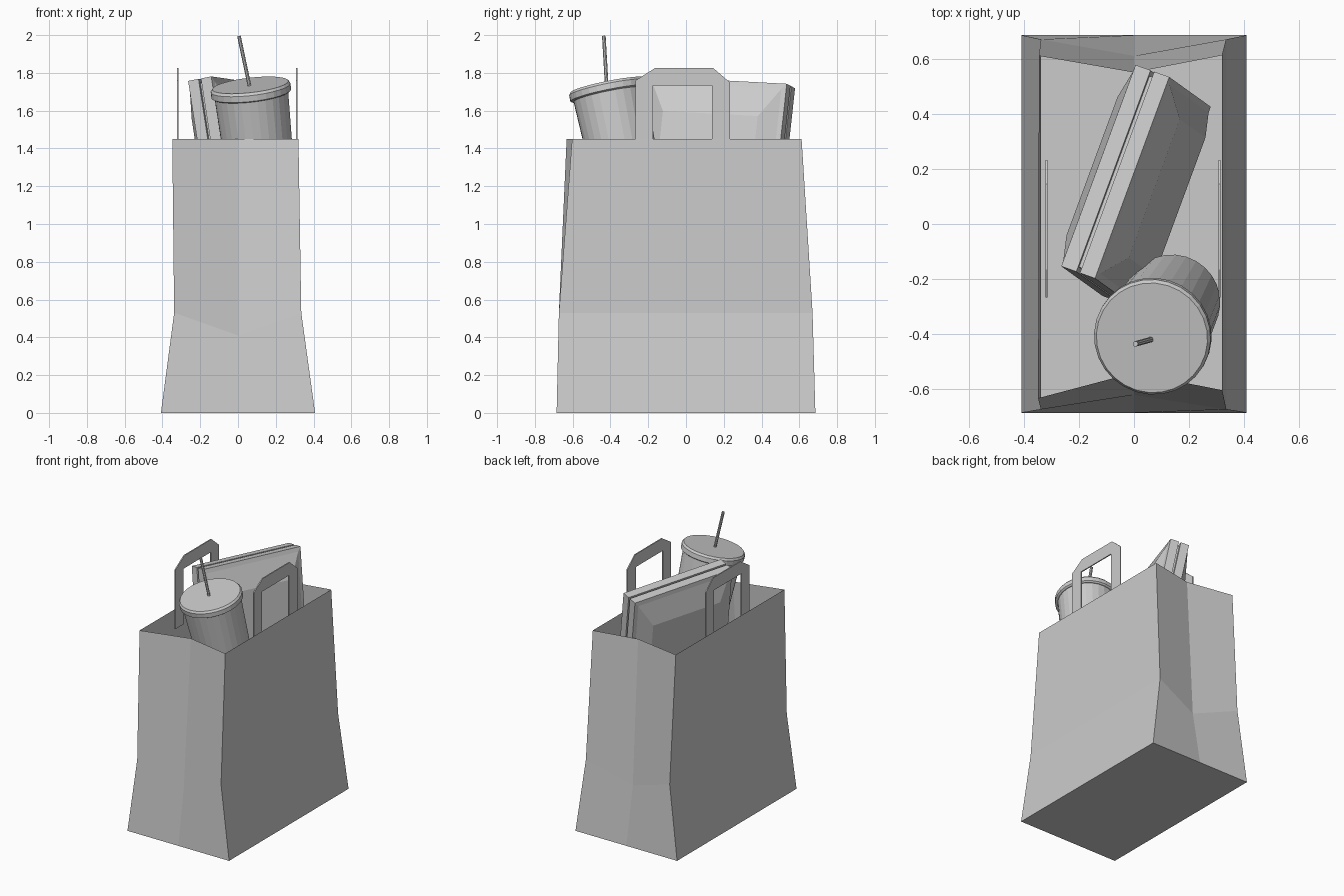
import bpy, bmesh, math
from mathutils import Vector, Matrix

if "Cube" in bpy.data.objects:
    bpy.data.objects.remove(bpy.data.objects["Cube"])


def make(name, rings, cap_start=True, cap_end=True, matrix=None):
    """Skin a list of equal-length point rings into one flat-shaded object."""
    bm = bmesh.new()
    loops = [[bm.verts.new(p) for p in ring] for ring in rings]
    n = len(loops[0])
    for a, b in zip(loops, loops[1:]):
        for i in range(n):
            j = (i + 1) % n
            bm.faces.new((a[i], a[j], b[j], b[i]))
    if cap_start:
        bm.faces.new(loops[0][::-1])
    if cap_end:
        bm.faces.new(loops[-1])
    if matrix:
        bm.transform(matrix)
    bmesh.ops.recalc_face_normals(bm, faces=bm.faces)
    mesh = bpy.data.meshes.new(name)
    bm.to_mesh(mesh)
    bm.free()
    ob = bpy.data.objects.new(name, mesh)
    bpy.context.collection.objects.link(ob)
    return ob


def circle(r, z, n):
    return [(r * math.cos(2 * math.pi * i / n), r * math.sin(2 * math.pi * i / n), z)
            for i in range(n)]


def turned(name, profile, n, origin, axis):
    rot = Vector(axis).to_track_quat('Z', 'Y').to_matrix().to_4x4()
    return make(name, [circle(r, z, n) for r, z in profile],
                matrix=Matrix.Translation(origin) @ rot)


# Paper bag: open top, folded gussets in the front and back
bag = [
    [(-.408, -.685, 0), (0, -.685, 0), (.408, -.685, 0),
     (.408, .685, 0), (0, .685, 0), (-.408, .685, 0)],
    [(-.338, -.673, .53), (0, -.62, .41), (.335, -.673, .53),
     (.335, .67, .53), (0, .61, .41), (-.338, .67, .53)],
    [(-.348, -.632, 1.45), (0, -.54, 1.45), (.32, -.603, 1.45),
     (.32, .612, 1.45), (0, .55, 1.45), (-.345, .61, 1.45)],
]
make("paper_bag", bag, cap_end=False)

# Flat paper handles, glued inside the two wide panels
outline = [(-.267, 1.33), (-.267, 1.76), (-.165, 1.825), (.145, 1.825),
           (.232, 1.75), (.232, 1.33), (.137, 1.33), (.137, 1.733),
           (-.175, 1.733), (-.175, 1.33)]
for name, x in (("left_handle", -.318), ("right_handle", .31)):
    make(name, [[(x + d, y, z) for y, z in outline] for d in (-.004, .004)])

# Food box: two matching tapered halves, standing on edge and leaning
U = Vector((.346, .938, -.05)).normalized()
V = Vector((-.15, .107, .98))
V = (V - U * V.dot(U)).normalized()
N = U.cross(V).normalized()
T = Vector((-.068, .19, 1.75))


def box_ring(half, top, bottom, depth):
    return [T + U * u - V * v + N * depth
            for u, v in ((-half, top), (half, top), (half, bottom), (-half, bottom))]


for name, s in (("box_base", 1), ("box_lid", -1)):
    make(name, [box_ring(.39, 0, 1.0, s * .007),
                box_ring(.39, 0, 1.0, s * .066),
                box_ring(.365, .03, .97, s * .072),
                box_ring(.268, .19, .81, s * .122)])
# Core closing the seam between the halves
make("box_seam", [box_ring(.37, .02, .98, d) for d in (-.008, .008)])

# Drink cup, lid and straw
axis = (-.115, -.2, 1)
centre = (.065, -.413, 1.735)
turned("drink_cup", [(.173, -.68), (.197, -.03)], 28, centre, axis)
turned("cup_lid", [(.204, -.052), (.213, -.046), (.213, -.014), (.203, 0)], 28, centre, axis)
turned("straw", [(.01, -.02), (.01, .266)], 8, (.06, -.42, 1.735), (-.055, -.015, .26))
